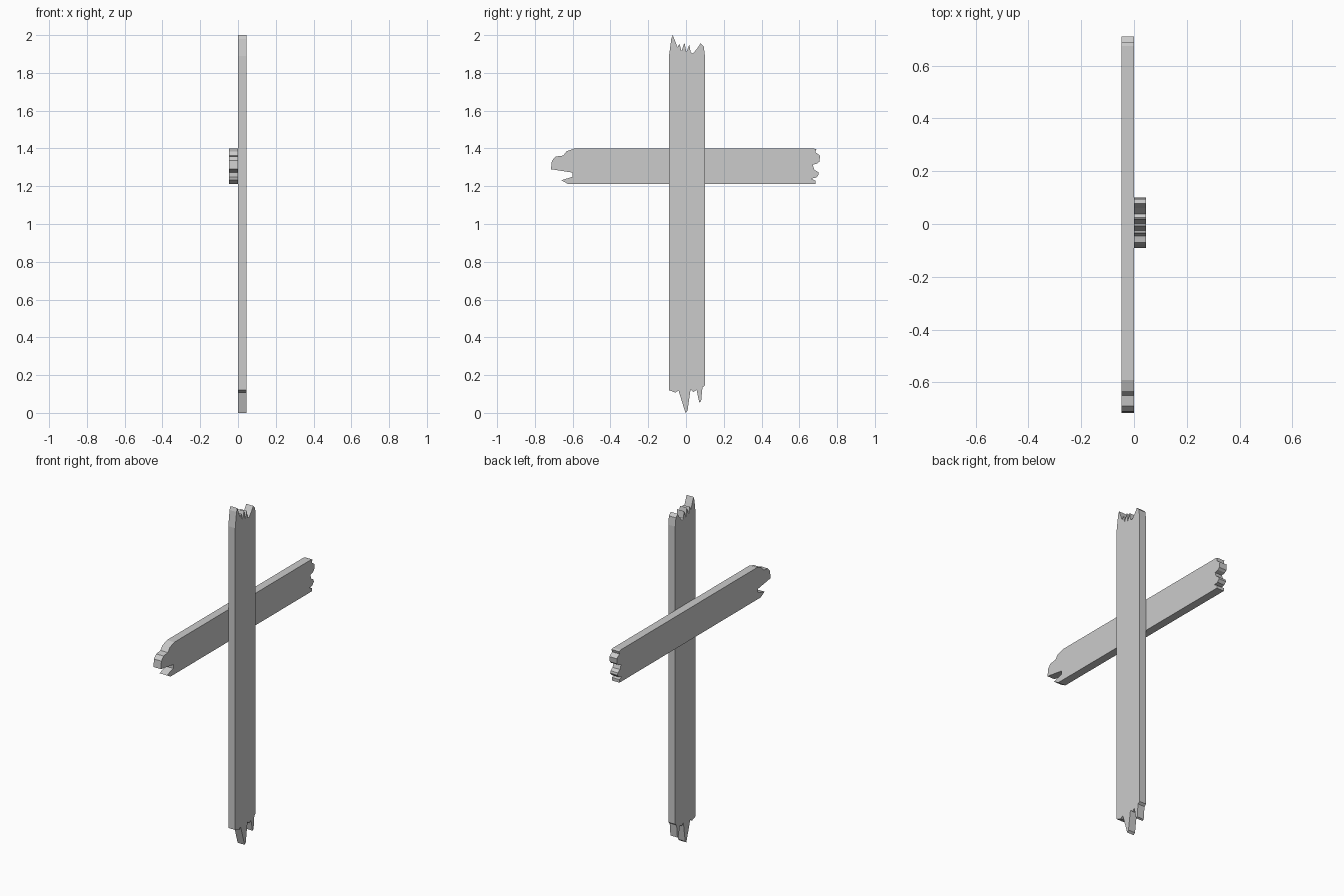
import bpy
import bmesh

default_cube = bpy.data.objects.get("Cube")
if default_cube:
    bpy.data.objects.remove(default_cube, do_unlink=True)


def make_material(name, colour):
    material = bpy.data.materials.new(name)
    material.use_nodes = True
    material.diffuse_color = colour
    material.node_tree.nodes["Principled BSDF"].inputs["Base Color"].default_value = colour
    return material


def make_plank(name, outline, x_start, x_end, material):
    """Extrude a closed (y, z) outline along x into a flat-shaded plank."""
    bm = bmesh.new()
    face = bm.faces.new([bm.verts.new((x_start, y, z)) for y, z in outline])
    extruded = bmesh.ops.extrude_face_region(bm, geom=[face])
    moved = [v for v in extruded["geom"] if isinstance(v, bmesh.types.BMVert)]
    bmesh.ops.translate(bm, verts=moved, vec=(x_end - x_start, 0, 0))
    bmesh.ops.recalc_face_normals(bm, faces=bm.faces)
    mesh = bpy.data.meshes.new(name)
    bm.to_mesh(mesh)
    bm.free()
    mesh.materials.append(material)
    plank = bpy.data.objects.new(name, mesh)
    bpy.context.scene.collection.objects.link(plank)
    return plank


wood = make_material("weathered grey", (0.6, 0.6, 0.6, 1))

# Splintered ends of the upright post, as (y, z) points
post_bottom = [(-.09, .12), (-.055, .107), (-.04, .12), (-.003, 0), (.008, .01),
               (.024, .125), (.04, .11), (.056, .122), (.07, .055), (.08, .06),
               (.087, .135), (.1, .145)]
post_top = [(.1, 1.89), (.094, 1.94), (.077, 1.957), (.06, 1.93), (.037, 1.903),
            (.024, 1.91), (.018, 1.95), (.002, 1.91), (-.008, 1.96), (-.024, 1.915),
            (-.035, 1.955), (-.045, 1.935), (-.056, 1.965), (-.07, 2), (-.078, 1.98),
            (-.09, 1.89)]

# Splintered ends of the crossbeam, as (y, z) points
beam_right = [(.685, 1.212), (.685, 1.23), (.664, 1.24), (.69, 1.246), (.703, 1.262),
              (.7, 1.275), (.68, 1.287), (.67, 1.314), (.695, 1.32), (.706, 1.33),
              (.71, 1.362), (.685, 1.38), (.69, 1.396), (.675, 1.4)]
beam_left = [(-.59, 1.4), (-.632, 1.385), (-.65, 1.362), (-.69, 1.357), (-.71, 1.335),
             (-.715, 1.29), (-.6, 1.272), (-.6, 1.25), (-.66, 1.232), (-.625, 1.212)]

# The two planks lie back to back
make_plank("upright_post", post_bottom + post_top, 0, .045, wood)
make_plank("crossbeam", beam_right + beam_left, -.048, 0, wood)
